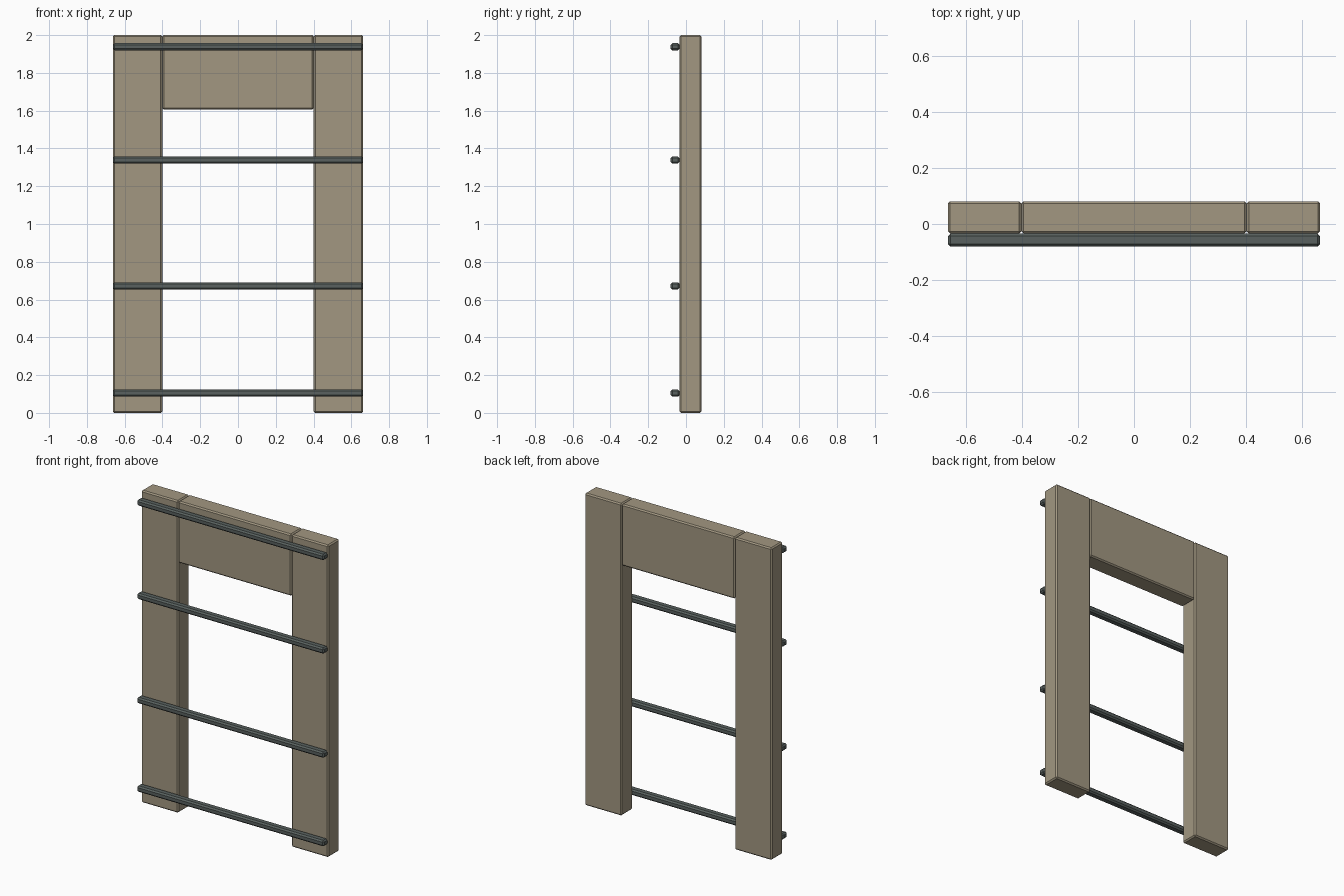
import bpy

if "Cube" in bpy.data.objects:
    bpy.data.objects.remove(bpy.data.objects["Cube"])


def material(name, rgb):
    m = bpy.data.materials.new(name)
    m.diffuse_color = (*rgb, 1.0)
    m.use_nodes = True
    m.node_tree.nodes["Principled BSDF"].inputs["Base Color"].default_value = m.diffuse_color
    return m


stone = material("tan_stone", (0.36, 0.31, 0.22))
metal = material("dark_metal", (0.10, 0.12, 0.115))


def block(name, lo, hi, bevel, mat):
    """Chamfered box spanning the corners lo..hi."""
    centre = [(a + b) / 2 for a, b in zip(lo, hi)]
    bpy.ops.mesh.primitive_cube_add(size=1, location=centre)
    ob = bpy.context.object
    ob.name = name
    ob.scale = [b - a for a, b in zip(lo, hi)]
    bpy.ops.object.transform_apply(location=False, rotation=False, scale=True)
    mod = ob.modifiers.new("chamfer", 'BEVEL')
    mod.width = bevel
    mod.segments = 1
    ob.data.materials.append(mat)
    return ob


FRONT, JOIN, BACK = -0.081, -0.034, 0.081
HALF, INNER = 0.663, 0.401

# Two posts and the lintel; their chamfers form the V grooves at the joints
block("left_post", (-HALF, JOIN, 0), (-INNER, BACK, 2), 0.008, stone)
block("right_post", (INNER, JOIN, 0), (HALF, BACK, 2), 0.008, stone)
block("lintel", (-INNER, JOIN, 1.605), (INNER, BACK, 2), 0.008, stone)

# Horizontal rails across the front
for i, z in enumerate((0.105, 0.672, 1.339, 1.938)):
    block(f"rail_{i + 1}", (-HALF, FRONT, z - 0.019), (HALF, JOIN, z + 0.019),
          0.009, metal)
